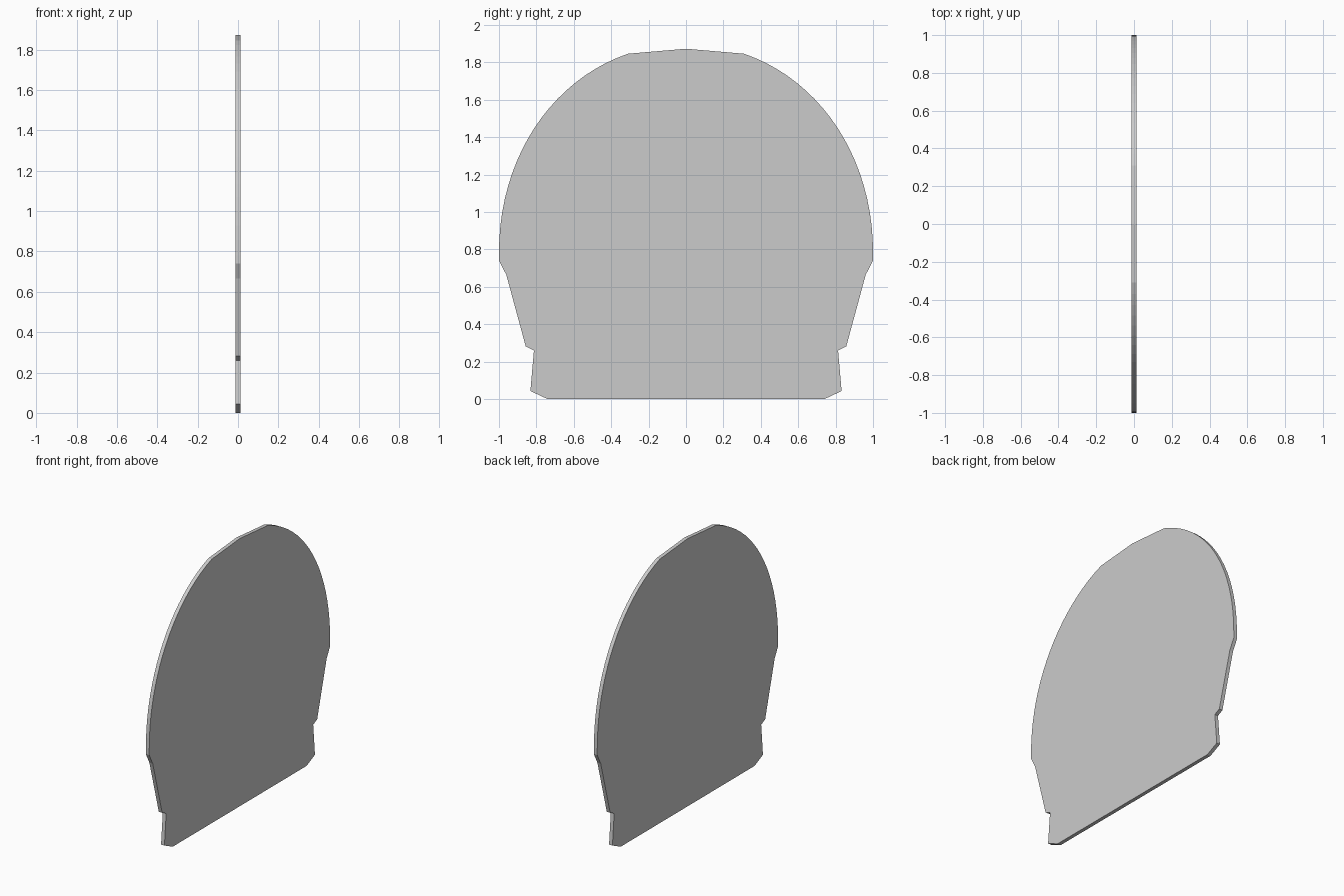
import bpy, bmesh, math

if "Cube" in bpy.data.objects:
    bpy.data.objects.remove(bpy.data.objects["Cube"])

THICK = 0.026

# Right half of the outline (y, z), bottom to widest point
half = [(0.74, 0.0), (0.832, 0.043), (0.813, 0.26), (0.857, 0.282),
        (0.961, 0.665), (1.0, 0.74)]

# Rounded shoulder: slightly squared ellipse from the side up to the flat crown
POWER, BASE, HEIGHT, STEPS = 2.05, 0.78, 1.117, 20
end = math.acos(0.31 ** (POWER / 2))
for i in range(STEPS + 1):
    a = end * i / STEPS
    half.append((math.cos(a) ** (2 / POWER),
                 BASE + HEIGHT * math.sin(a) ** (2 / POWER)))

# Crown peak, then the mirrored half
outline = half + [(0.0, 1.873)] + [(-y, z) for y, z in reversed(half)]

# Extrude the outline into a thin panel
bm = bmesh.new()
face = bm.faces.new([bm.verts.new((-THICK / 2, y, z)) for y, z in outline])
ext = bmesh.ops.extrude_face_region(bm, geom=[face], use_keep_orig=True)
verts = [g for g in ext["geom"] if isinstance(g, bmesh.types.BMVert)]
bmesh.ops.translate(bm, verts=verts, vec=(THICK, 0, 0))
bmesh.ops.recalc_face_normals(bm, faces=bm.faces)

mesh = bpy.data.meshes.new("rounded_panel")
bm.to_mesh(mesh)
bm.free()
panel = bpy.data.objects.new("rounded_panel", mesh)
bpy.context.collection.objects.link(panel)
